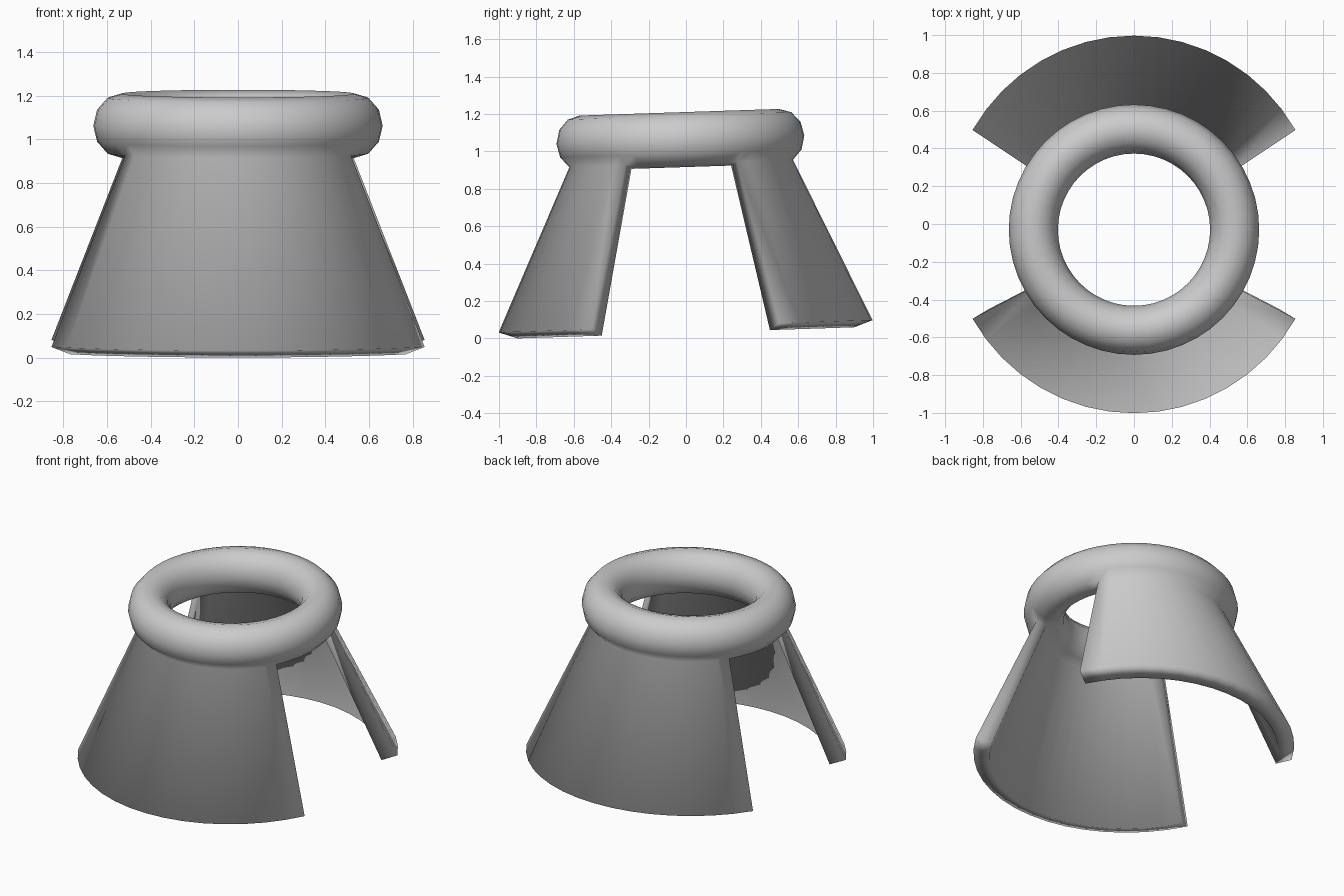
import bpy, bmesh, math

if "Cube" in bpy.data.objects:
    bpy.data.objects.remove(bpy.data.objects["Cube"])

SEG, SIDES = 48, 12   # steps around the ring, sides of its tube
TILT = 0.033          # whole model leans slightly towards the front
LOW, OUT = 9, 10      # tube corners where the walls grow from the ring


def in_wall(i):
    """True if ring step i carries a wall (two opposite 120 degree arcs)."""
    mid = (i + 0.5) * 360 / SEG % 180
    return 30 < mid < 150


bm = bmesh.new()


def ring_of_verts(r, z, y_shift=0.0, x_scale=1.0):
    return [bm.verts.new((x_scale * r * math.cos(i * math.tau / SEG),
                          r * math.sin(i * math.tau / SEG) + y_shift, z))
            for i in range(SEG)]


# Thick top ring: slightly tall tube, left open where the walls join
tube = [ring_of_verts(0.533 + 0.13 * math.cos(k * math.tau / SIDES),
                      1.063 + 0.147 * math.sin(k * math.tau / SIDES), 0.005)
        for k in range(SIDES)]
# Flared wall feet: outer and inner bottom edges
foot_out = ring_of_verts(1.0, 0.065, x_scale=0.987)
foot_in = ring_of_verts(0.90, 0.03, x_scale=0.987)


def band(a, b, i):
    j = (i + 1) % SEG
    bm.faces.new((a[i], a[j], b[j], b[i]))


for i in range(SEG):
    for k in range(SIDES):
        if not (k == LOW and in_wall(i)):
            band(tube[k], tube[(k + 1) % SIDES], i)
    if in_wall(i):
        # Outer skin, bottom rim, inner skin
        band(tube[OUT], foot_out, i)
        band(foot_out, foot_in, i)
        band(foot_in, tube[LOW], i)
    if in_wall(i) != in_wall(i - 1):
        # End face of a wall
        bm.faces.new((tube[OUT][i], foot_out[i], foot_in[i], tube[LOW][i]))

# Drop the foot points in the gaps, then shade everything smooth
bmesh.ops.delete(bm, geom=[v for v in bm.verts if not v.link_faces], context='VERTS')
bmesh.ops.recalc_face_normals(bm, faces=bm.faces)
for f in bm.faces:
    f.smooth = True

mesh = bpy.data.meshes.new("ring_with_flared_walls")
bm.to_mesh(mesh)
bm.free()
obj = bpy.data.objects.new("ring_with_flared_walls", mesh)
bpy.context.collection.objects.link(obj)
obj.rotation_euler.x = TILT
